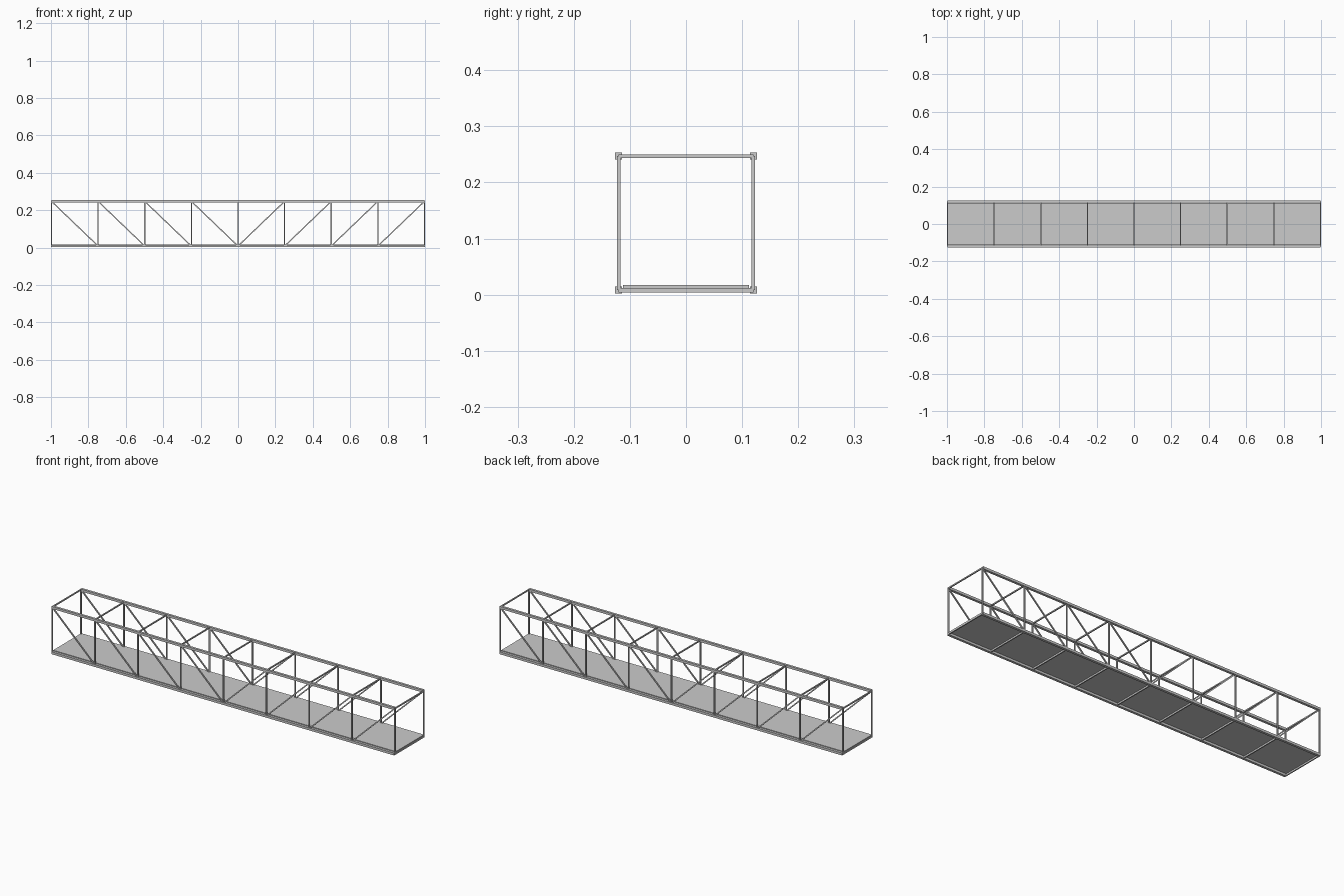
import bpy, bmesh
from mathutils import Vector, Matrix

if "Cube" in bpy.data.objects:
    bpy.data.objects.remove(bpy.data.objects["Cube"])

HALF, SIDE = 0.997, 0.12        # end frames, truss planes
LOW, HIGH = 0.008, 0.247        # chord centre heights
N = 8
STEP = 2 * HALF / N
xs = [-HALF + i * STEP for i in range(N + 1)]


def bars(name, pairs, width, height):
    """One object made of rectangular bars between point pairs."""
    bm = bmesh.new()
    for a, b in pairs:
        a, b = Vector(a), Vector(b)
        d = (b - a).normalized()
        side = Vector((1, 0, 0)) if abs(d.y) > 0.9 else Vector((0, 1, 0))
        up = d.cross(side)
        rot = Matrix((d, side, up)).transposed().to_4x4()
        m = Matrix.Translation((a + b) / 2) @ rot @ Matrix.Diagonal(((b - a).length, width, height, 1))
        bmesh.ops.create_cube(bm, size=1, matrix=m)
    bmesh.ops.recalc_face_normals(bm, faces=bm.faces)
    me = bpy.data.meshes.new(name)
    bm.to_mesh(me)
    bm.free()
    ob = bpy.data.objects.new(name, me)
    bpy.context.collection.objects.link(ob)
    return ob


# Two side trusses: chords, posts and diagonals leaning to the middle
for label, y in (("front", -SIDE), ("back", SIDE)):
    bars(label + "_chords", [((-HALF, y, z), (HALF, y, z)) for z in (LOW, HIGH)], 0.0125, 0.0125)
    bars(label + "_posts", [((x, y, LOW), (x, y, HIGH)) for x in xs], 0.006, 0.006)
    diagonals = []
    for i in range(N):
        top, bottom = (i, i + 1) if i < N // 2 else (i + 1, i)
        diagonals.append(((xs[top], y, HIGH), (xs[bottom], y, LOW)))
    bars(label + "_diagonals", diagonals, 0.006, 0.006)

# Cross beams between the trusses
bars("top_struts", [((x, -SIDE, HIGH), (x, SIDE, HIGH)) for x in xs], 0.006, 0.006)
bars("floor_beams", [((x, -SIDE, LOW), (x, SIDE, LOW)) for x in xs], 0.006, 0.0085)

# Deck
bars("deck", [((-HALF, 0, 0.0145), (HALF, 0, 0.0145))], 0.224, 0.005)
